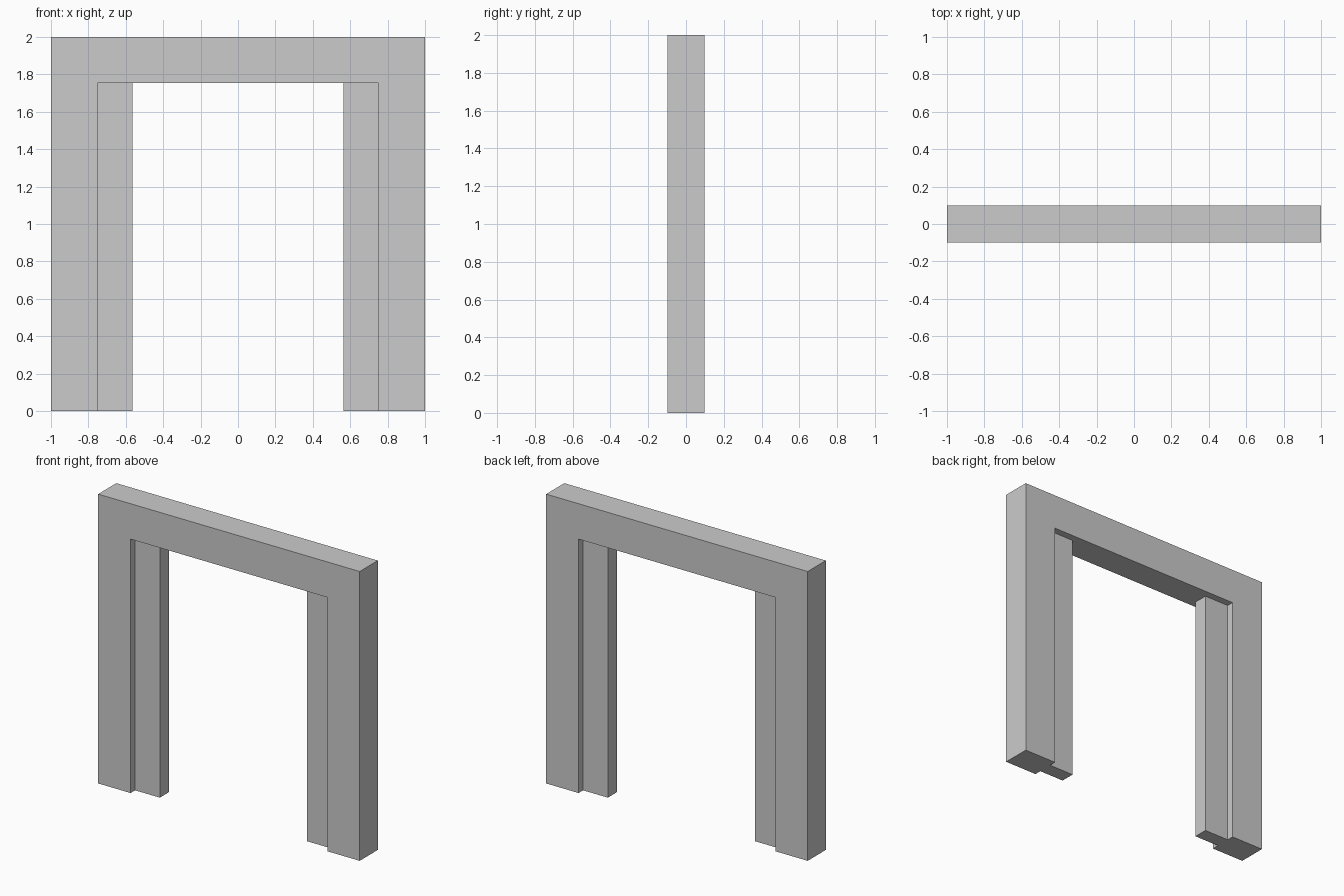
import bpy
import bmesh

cube = bpy.data.objects.get("Cube")
if cube:
    bpy.data.objects.remove(cube, do_unlink=True)

WIDTH, HEIGHT, DEPTH = 2.0, 2.0, 0.198
OPENING_X, OPENING_Z = 0.752, 1.755   # half width and height of the opening
PANEL_INNER, PANEL_DEPTH = 0.563, 0.1

grey = bpy.data.materials.new("plain grey")
grey.use_nodes = True
colour = (0.6, 0.6, 0.6, 1)
grey.diffuse_color = colour
grey.node_tree.nodes["Principled BSDF"].inputs["Base Color"].default_value = colour


def extrude_outline(name, outline, depth):
    """Flat x-z outline turned into a solid centred on y = 0."""
    bm = bmesh.new()
    face = bm.faces.new([bm.verts.new((x, -depth / 2, z)) for x, z in outline])
    result = bmesh.ops.extrude_face_region(bm, geom=[face])
    moved = [v for v in result["geom"] if isinstance(v, bmesh.types.BMVert)]
    bmesh.ops.translate(bm, verts=moved, vec=(0, depth, 0))
    bmesh.ops.recalc_face_normals(bm, faces=bm.faces)
    mesh = bpy.data.meshes.new(name)
    bm.to_mesh(mesh)
    bm.free()
    mesh.materials.append(grey)
    obj = bpy.data.objects.new(name, mesh)
    bpy.context.collection.objects.link(obj)
    return obj


# Door surround: two posts and a lintel in one outline
half = WIDTH / 2
right_side = [(-OPENING_X, OPENING_Z), (-OPENING_X, 0), (-half, 0), (-half, HEIGHT)]
left_side = [(-x, z) for x, z in reversed(right_side)]
extrude_outline("door_frame", right_side + left_side, DEPTH)

# Thinner sliding panels, partly drawn back into the posts
for name, side in (("left_door_panel", 1), ("right_door_panel", -1)):
    inner, outer = side * PANEL_INNER, side * OPENING_X
    extrude_outline(name, [(inner, 0), (outer, 0), (outer, OPENING_Z), (inner, OPENING_Z)],
                    PANEL_DEPTH)
